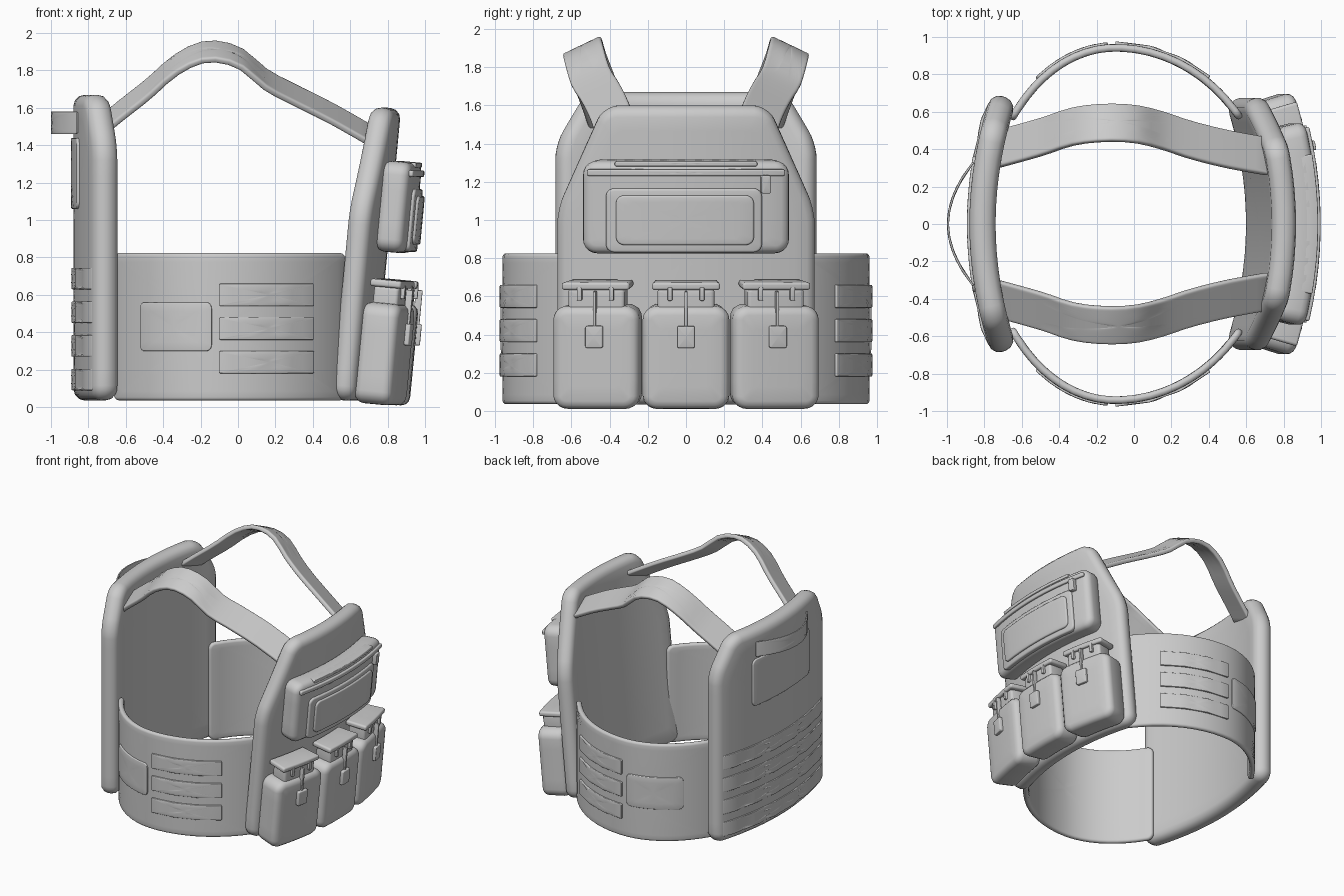
import bpy, bmesh, math
from mathutils import Vector

if "Cube" in bpy.data.objects:
    bpy.data.objects.remove(bpy.data.objects["Cube"])


def rounded(points, r, step=0.08):
    """Closed 2D outline with rounded corners and subdivided straight runs."""
    pts = [Vector(p) for p in points]
    out = []
    n = len(pts)
    for i, p in enumerate(pts):
        a = p + (pts[i - 1] - p).normalized() * r
        b = p + (pts[(i + 1) % n] - p).normalized() * r
        for k in range(6):
            t = k / 5
            # blend that follows a near-circular arc
            w = 1.414 * t * (1 - t)
            d = (1 - t) ** 2 + w + t * t
            out.append((a * (1 - t) ** 2 + p * w + b * t * t) / d)
        q = pts[(i + 1) % n]
        c = q + (p - q).normalized() * r
        m = max(1, int((c - b).length / step))
        out += [b.lerp(c, j / m) for j in range(1, m)]
    return out


def rect(u0, u1, v0, v1):
    return [(u0, v0), (u1, v0), (u1, v1), (u0, v1)]


def pad(name, points, surf, h0, h1, corner=0.02, edge=0.01):
    """Cushion with a rounded rim, laid on the surface surf(u, v, height)."""
    line = rounded(points, corner)
    n = len(line)
    centre = sum(line, Vector((0, 0))) / n
    us, vs = [p.x for p in line], [p.y for p in line]
    centre = Vector(((min(us) + max(us)) / 2, (min(vs) + max(vs)) / 2))
    caps = max(1, int((max(us) - min(us)) / 0.13))
    normals = []
    for i in range(n):
        t = (line[(i + 1) % n] - line[i - 1]).normalized()
        normals.append(Vector((-t.y, t.x)))
    arc = [(edge * (1 - math.sin(a)), edge * (1 - math.cos(a)))
           for a in (math.radians(k * 30) for k in range(4))]
    prof = [(edge, h0, j / caps) for j in range(1, caps)]
    prof += [(i, h0 + d, 1) for i, d in arc]
    prof += [(i, h1 - d, 1) for i, d in reversed(arc)]
    prof += [(edge, h1, j / caps) for j in range(caps - 1, 0, -1)]
    bm = bmesh.new()
    rings = []
    for inset, h, s in prof:
        ring = []
        for p, nn in zip(line, normals):
            q = centre + (p + nn * inset - centre) * s
            ring.append(bm.verts.new(surf(q.x, q.y, h)))
        rings.append(ring)
    for a, b in zip(rings, rings[1:]):
        for i in range(n):
            j = (i + 1) % n
            bm.faces.new((a[i], a[j], b[j], b[i]))
    for ring, h in ((rings[0], h0), (rings[-1], h1)):
        c = bm.verts.new(surf(centre.x, centre.y, h))
        for i in range(n):
            bm.faces.new((c, ring[i], ring[(i + 1) % n]))
    bmesh.ops.recalc_face_normals(bm, faces=bm.faces)
    me = bpy.data.meshes.new(name)
    bm.to_mesh(me)
    bm.free()
    ob = bpy.data.objects.new(name, me)
    bpy.context.collection.objects.link(ob)
    return ob


def para(x0, k, m, s):
    """Upright sheet bowed around the torso, leaning by slope m, facing s."""
    def f(y, z, h):
        nrm = Vector((1, -2 * k * y, -m)).normalized() * s
        return Vector((x0 + k * y * y + m * z, y, z)) + nrm * h
    return f


def wavy(surf, period, amp):
    return lambda u, v, h: surf(u, v, h + amp * abs(math.sin(u * math.pi / period)))


front = para(0.655, -0.25, 0.095, 1)
back = para(-0.81, 0.25, 0, -1)

# front and back plate carriers
pad("front_plate", [(-.67, .035), (.67, .035), (.67, 1.06), (.43, 1.6), (-.43, 1.6), (-.67, 1.06)],
    front, -.065, .065, .08, .055)
pad("back_plate", [(-.68, .035), (.68, .035), (.68, 1.4), (.52, 1.67), (-.52, 1.67), (-.68, 1.4)],
    back, -.07, .07, .08, .06)

# back patch, webbing rows and drag handle
pad("back_patch", rect(-.35, .35, 1.06, 1.44), back, .05, .083, .04, .008)
for i, z in enumerate((.09, .27, .45, .63)):
    pad(f"back_webbing_{i}", rect(-.62, .62, z, z + .115), wavy(back, .207, .014),
        .055, .07, .008, .004)
pad("drag_handle", rect(-.33, .33, 1.46, 1.58), para(-.995, 1.25, 0, -1), -.006, .005, .01, .003)

# upper front pouch with raised panel, zip and puller
pad("upper_pouch", rect(-.5, .5, .84, 1.325), front, .05, .205, .07, .045)
pad("upper_pouch_frame", rect(-.38, .36, .85, 1.185), front, .18, .222, .04, .012)
pad("upper_pouch_panel", rect(-.33, .32, .89, 1.15), front, .20, .236, .04, .01)
pad("zip", rect(-.47, .47, 1.25, 1.285), front, .18, .222, .012, .008)
pad("zip_cover", rect(-.34, .34, 1.3, 1.325), front, .14, .205, .008, .005)
pad("zip_puller", rect(.355, .4, 1.16, 1.255), front, .19, .238, .01, .005)

# three lidded pouches
for i, c in enumerate((-.425, 0, .425)):
    def add(part, y0, y1, z0, z1, h0, h1, corner, edge):
        pad(f"{part}_{i}", rect(c + y0, c + y1, z0, z1), front, h0, h1, corner, edge)
    add("pouch_body", -.205, .205, .03, .57, .05, .26, .07, .045)
    add("pouch_neck", -.135, .135, .53, .665, .09, .23, .025, .018)
    add("pouch_lid", -.16, .16, .655, .695, .075, .247, .015, .012)
    for side in (-1, 1):
        y = side * .075
        add("lid_prong", y - .011, y + .011, .6, .67, .21, .25, .006, .004)
    add("pull_cord", -.007, .007, .45, .65, .235, .272, .004, .003)
    add("pull_tab", -.04, .04, .355, .47, .245, .285, .01, .006)

# side bands: two half ellipses blended at the widest point, u in arc units
R = 0.9


def angle(x):
    a = .71 if x < -.1 else .855
    return R * math.acos(-(x + .1) / a)


def band_surface(side):
    def f(u, v, h):
        t = u / R
        a = .71 if t < math.pi / 2 else .855
        c, s = math.cos(t), math.sin(t)
        n = Vector((-c / a, s / .962, 0)).normalized() * h
        return Vector((-.1 - a * c + n.x, side * (.962 * s + n.y), v))
    return f


for side, tag in ((-1, "right"), (1, "left")):
    band = band_surface(side)
    pad(f"side_band_{tag}", rect(.63 * R, (math.pi - .64) * R, .035, .825), band, -.04, 0, .05, .018)
    pad(f"side_patch_{tag}", rect(angle(-.52), angle(-.14), .3, .56), band, -.015, .011, .035, .006)
    for i, z in enumerate((.18, .36, .54)):
        pad(f"side_webbing_{tag}_{i}", rect(angle(-.1), angle(.4), z, z + .12),
            wavy(band, .19, .008), -.015, .006, .008, .005)

# shoulder straps swept along a smooth path
PATH = [Vector(p) for p in (
    (-.73, .40, 1.50), (-.62, .43, 1.59), (-.48, .47, 1.70), (-.33, .52, 1.83), (-.17, .54, 1.9),
    (0, .535, 1.87), (.15, .50, 1.75), (.3, .45, 1.67), (.5, .40, 1.57), (.72, .36, 1.445))]
SEG = 0.2


def path_at(t):
    t = max(0, min(len(PATH) - 1.001, t))
    i = int(t)
    f = t - i
    p0, p1, p2 = PATH[max(i - 1, 0)], PATH[i], PATH[i + 1]
    p3 = PATH[min(i + 2, len(PATH) - 1)]
    return .5 * (2 * p1 + (p2 - p0) * f + (2 * p0 - 5 * p1 + 4 * p2 - p3) * f * f
                 + (3 * p1 - p0 - 3 * p2 + p3) * f ** 3)


def strap_surface(side):
    across = Vector((0, .9, -.43))

    def f(u, v, h):
        t = u / SEG
        tan = path_at(t + .1) - path_at(t - .1)
        n = tan.cross(across).normalized()
        p = path_at(t) + across * v + n * h
        return Vector((p.x, p.y * side, p.z))
    return f


for side, tag in ((-1, "right"), (1, "left")):
    pad(f"shoulder_strap_{tag}", rect(0, SEG * (len(PATH) - 1), -.11, .11),
        strap_surface(side), -.017, .017, .02, .012)

# smooth shading with crisp edges kept
for ob in bpy.context.collection.objects:
    ob.select_set(True)
    bpy.context.view_layer.objects.active = ob
bpy.ops.object.shade_smooth_by_angle(angle=math.radians(40))
